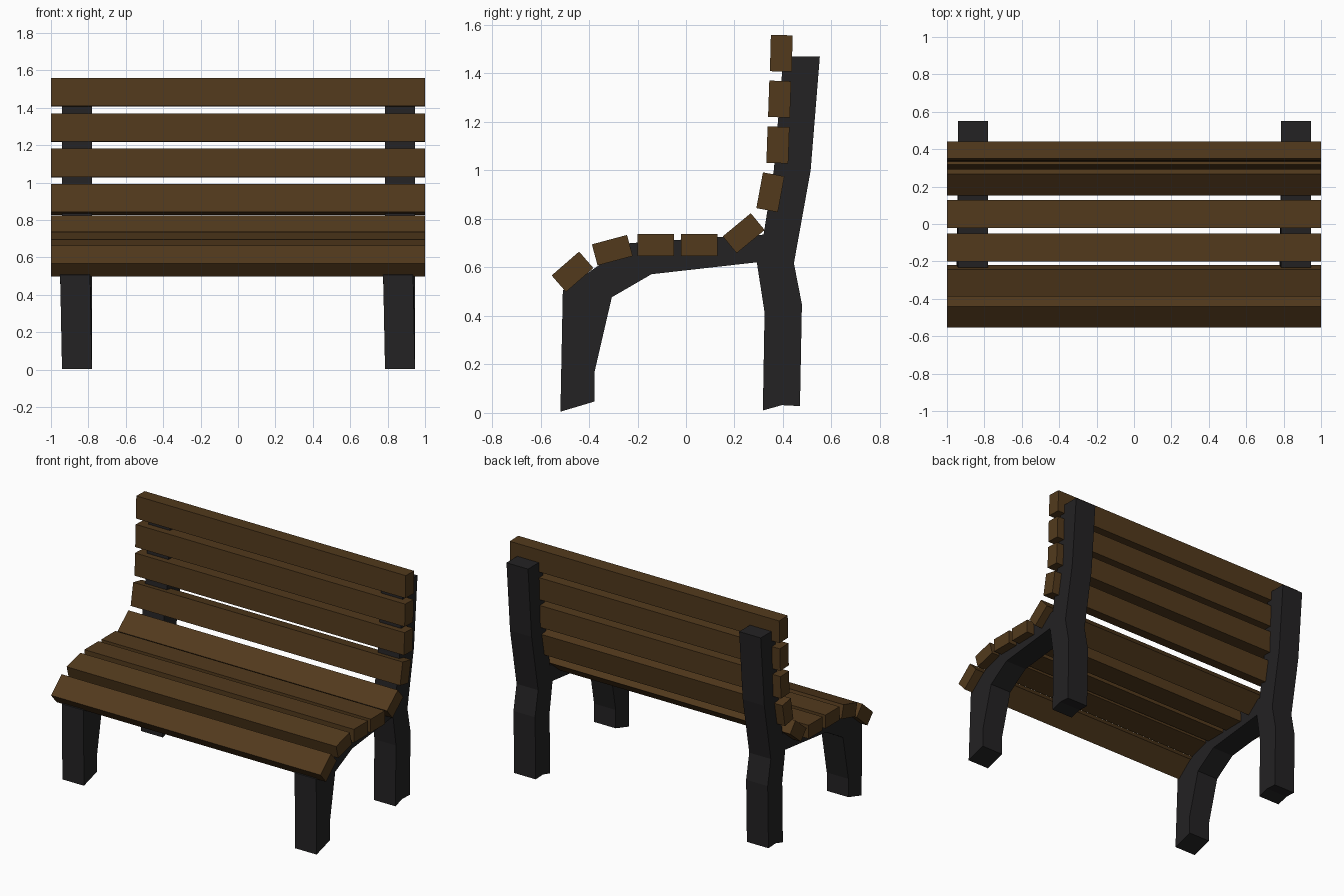
import bpy, bmesh
from math import radians
from mathutils import Vector

if "Cube" in bpy.data.objects:
    bpy.data.objects.remove(bpy.data.objects["Cube"])


def material(name, rgb):
    m = bpy.data.materials.new(name)
    m.diffuse_color = (*rgb, 1)
    m.use_nodes = True
    m.node_tree.nodes["Principled BSDF"].inputs["Base Color"].default_value = m.diffuse_color
    return m


WOOD = material("wood", (0.085, 0.042, 0.012))
IRON = material("black_iron", (0.017, 0.016, 0.017))


def add_object(name, bm, mat):
    bmesh.ops.recalc_face_normals(bm, faces=bm.faces[:])
    me = bpy.data.meshes.new(name)
    bm.to_mesh(me)
    bm.free()
    me.materials.append(mat)
    ob = bpy.data.objects.new(name, me)
    bpy.context.collection.objects.link(ob)
    return ob


def slat(name, y, z, tilt, depth, height):
    bm = bmesh.new()
    bmesh.ops.create_cube(bm, size=1)
    bmesh.ops.scale(bm, vec=(2, depth, height), verts=bm.verts)
    ob = add_object(name, bm, WOOD)
    ob.location = (0, y, z)
    ob.rotation_euler.x = radians(tilt)


# Seat slats, following the curve of the frame (y, z, tilt)
for i, (y, z, tilt) in enumerate([(-0.468, 0.582, 41), (-0.304, 0.671, 15), (-0.125, 0.693, 0),
                                  (0.054, 0.693, 0), (0.238, 0.741, 39.5)]):
    slat(f"seat_slat_{i + 1}", y, z, tilt, 0.15, 0.09)

# Backrest slats
for i, (y, z, tilt) in enumerate([(0.348, 0.91, -10.5), (0.379, 1.105, -2),
                                  (0.386, 1.294, -2), (0.393, 1.483, -1.5)]):
    slat(f"back_slat_{i + 1}", y, z, tilt, 0.09, 0.15)

# Side frame profile (y, z): front leg, seat rail, rear leg and back post
PROFILE = [
    (-0.518, 0.005), (-0.377, 0.047), (-0.377, 0.17), (-0.306, 0.477), (-0.142, 0.572),
    (0.292, 0.621), (0.324, 0.415), (0.317, 0.01), (0.395, 0.032), (0.47, 0.028),
    (0.478, 0.448), (0.445, 0.617), (0.514, 1.0), (0.552, 1.47), (0.402, 1.47),
    (0.362, 1.0), (0.32, 0.735), (0.14, 0.725), (-0.23, 0.7), (-0.365, 0.605), (-0.508, 0.505),
]
WIDTH = 0.16


def side_frame(name, x):
    bm = bmesh.new()
    # front knee leans very slightly sideways
    lean = {3: -0.01, 19: -0.01, 20: -0.01}
    verts = [bm.verts.new((x - WIDTH / 2 + lean.get(i, 0), y, z)) for i, (y, z) in enumerate(PROFILE)]
    face = bm.faces.new(verts)
    ext = bmesh.ops.extrude_face_region(bm, geom=[face], use_keep_orig=True)
    moved = [g for g in ext["geom"] if isinstance(g, bmesh.types.BMVert)]
    bmesh.ops.translate(bm, vec=Vector((WIDTH, 0, 0)), verts=moved)
    add_object(name, bm, IRON)


side_frame("side_frame_left", -0.861)
side_frame("side_frame_right", 0.866)
